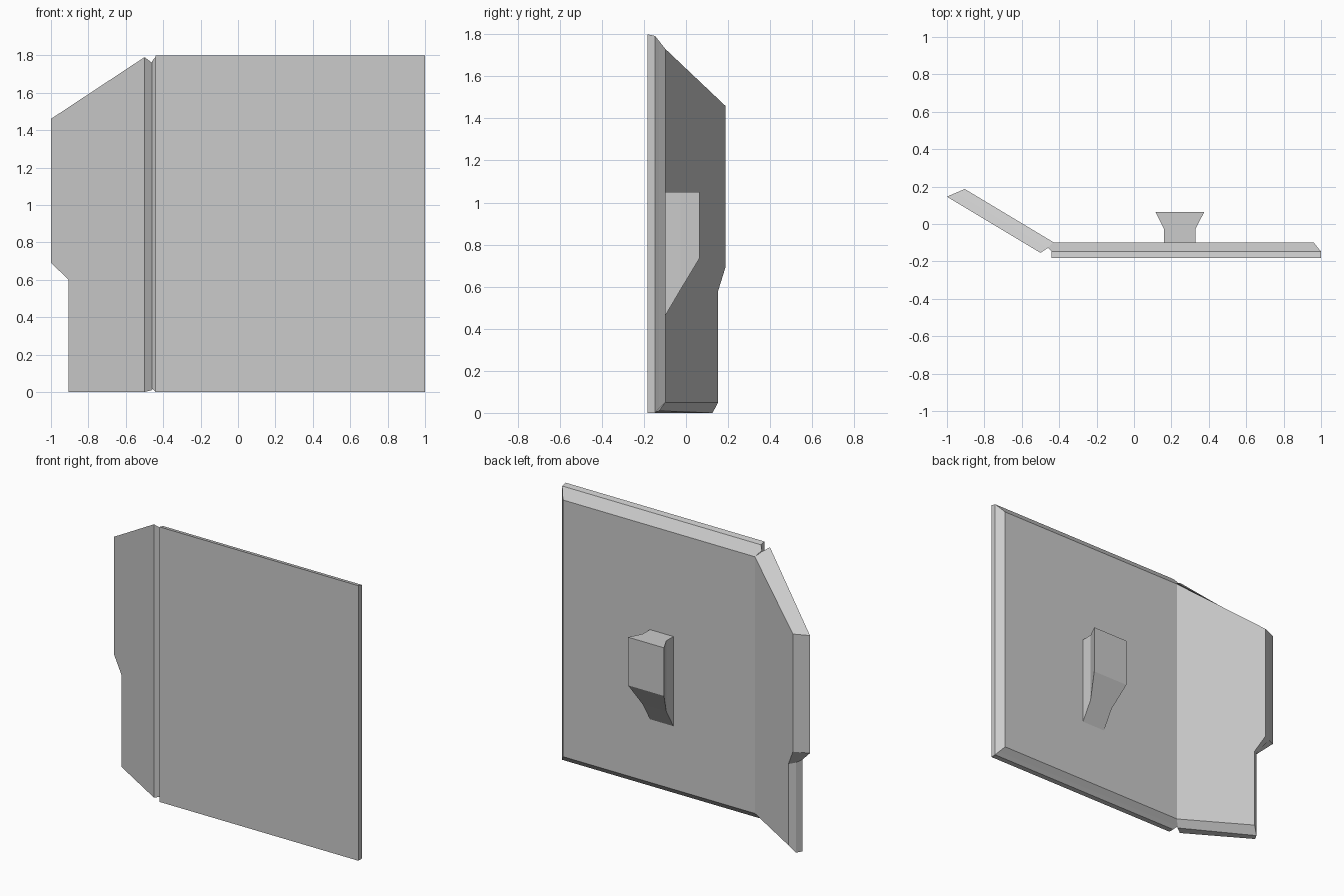
import bpy
import bmesh

cube = bpy.data.objects.get("Cube")
if cube:
    bpy.data.objects.remove(cube, do_unlink=True)

grey = bpy.data.materials.new("plain_grey")
grey.use_nodes = True
colour = (0.6, 0.6, 0.6, 1)
grey.diffuse_color = colour
grey.node_tree.nodes["Principled BSDF"].inputs["Base Color"].default_value = colour


def loft(name, rings):
    """Join matching closed rings of points and cap both ends."""
    bm = bmesh.new()
    rows = [[bm.verts.new(p) for p in ring] for ring in rings]
    for a, b in zip(rows, rows[1:]):
        for i in range(len(a)):
            j = (i + 1) % len(a)
            bm.faces.new((a[i], a[j], b[j], b[i]))
    bm.faces.new(rows[0])
    bm.faces.new(rows[-1])
    bmesh.ops.recalc_face_normals(bm, faces=bm.faces)
    mesh = bpy.data.meshes.new(name)
    bm.to_mesh(mesh)
    bm.free()
    mesh.materials.append(grey)
    obj = bpy.data.objects.new(name, mesh)
    bpy.context.collection.objects.link(obj)
    return obj


def rect(y, left, right, low, high):
    return [(left, y, low), (right, y, low), (right, y, high), (left, y, high)]


def wing_layer(x0, y0, outline):
    """Place an x-z outline on the angled plane through (x0, y0)."""
    return [(x, y0 - 0.6 * (x - x0), z) for x, z in outline]


# Main panel with bevelled back edges and a hinge groove on its side
loft("main_panel", [
    rect(-0.183, -0.44, 1.0, 0, 1.8),
    rect(-0.147, -0.44, 1.0, 0, 1.792),
    rect(-0.128, -0.46, 0.984, 0.02, 1.768),
    rect(-0.098, -0.43, 0.96, 0.05, 1.73),
])

# Angled side wing with sloped top and stepped outer edge
loft("side_wing", [
    wing_layer(-0.5, -0.154, [(-0.5, 0), (-0.905, 0), (-0.905, 0.6),
                              (-1, 0.69), (-1, 1.46), (-0.5, 1.79)]),
    wing_layer(-0.46, -0.128, [(-0.46, 0.01), (-0.884, 0), (-0.884, 0.59),
                               (-0.952, 0.69), (-0.952, 1.46), (-0.46, 1.76)]),
    wing_layer(-0.43, -0.098, [(-0.43, 0.05), (-0.848, 0.05), (-0.848, 0.58),
                               (-0.905, 0.69), (-0.905, 1.46), (-0.43, 1.73)]),
])

# Flared handle on the back, with a slanted underside
loft("back_handle", [
    rect(-0.1, 0.16, 0.33, 0.46, 1.05),
    rect(-0.025, 0.16, 0.33, 0.587, 1.05),
    rect(0.064, 0.115, 0.375, 0.735, 1.05),
])
